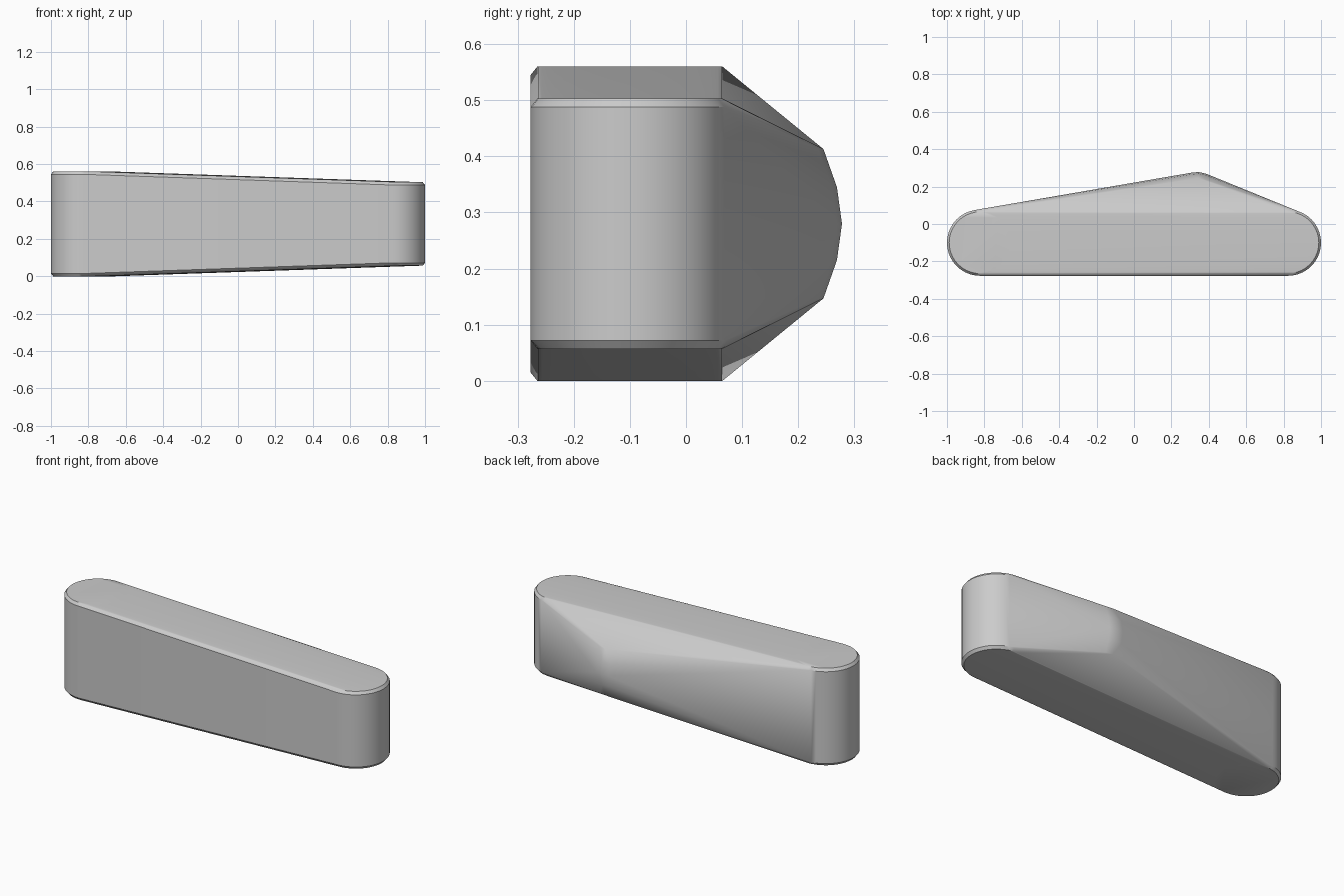
import bpy
import bmesh
import math

cube = bpy.data.objects.get("Cube")
if cube:
    bpy.data.objects.remove(cube, do_unlink=True)

MID_Z = 0.28
AXIS_Y = -0.1
RADIUS = 0.177
SEGMENTS = 40

grey = bpy.data.materials.new("light_grey")
grey.use_nodes = True
colour = (0.6, 0.6, 0.6, 1)
grey.diffuse_color = colour
grey.node_tree.nodes["Principled BSDF"].inputs["Base Color"].default_value = colour

bm = bmesh.new()


def add_ring(x, radius, z):
    for i in range(SEGMENTS):
        a = math.tau * i / SEGMENTS
        bm.verts.new((x + radius * math.cos(a), AXIS_Y + radius * math.sin(a), z))


# Rounded ends, tall and short, each with a small chamfer at both rims
for x, half_height in ((-0.823, 0.28), (0.823, 0.223)):
    for side in (-1, 1):
        add_ring(x, RADIUS, MID_Z + side * (half_height - 0.015))
        add_ring(x, RADIUS - 0.012, MID_Z + side * half_height)

# Bowed ridge along the back, softened to each side
for y, dz in ((0.278, 0), (0.269, 0.065), (0.245, 0.133)):
    for side in ((-1, 1) if dz else (1,)):
        for dx, inset in ((-0.04, 0.004), (0, 0), (0.04, 0.009)):
            bm.verts.new((0.345 + dx, y - inset, MID_Z + side * dz))

# Stretch one skin over the ends and the ridge
bmesh.ops.convex_hull(bm, input=bm.verts[:], use_existing_faces=False)
loose = [v for v in bm.verts if not v.link_faces]
bmesh.ops.delete(bm, geom=loose, context='VERTS')
bmesh.ops.dissolve_limit(bm, angle_limit=math.radians(0.5),
                         verts=bm.verts[:], edges=bm.edges[:])
bmesh.ops.recalc_face_normals(bm, faces=bm.faces[:])

mesh = bpy.data.meshes.new("wedge_body")
bm.to_mesh(mesh)
bm.free()
mesh.materials.append(grey)
body = bpy.data.objects.new("wedge_body", mesh)
bpy.context.collection.objects.link(body)

# Soft curves, crisp rims
bpy.ops.object.select_all(action='DESELECT')
body.select_set(True)
bpy.context.view_layer.objects.active = body
bpy.ops.object.shade_smooth_by_angle(angle=math.radians(30))
